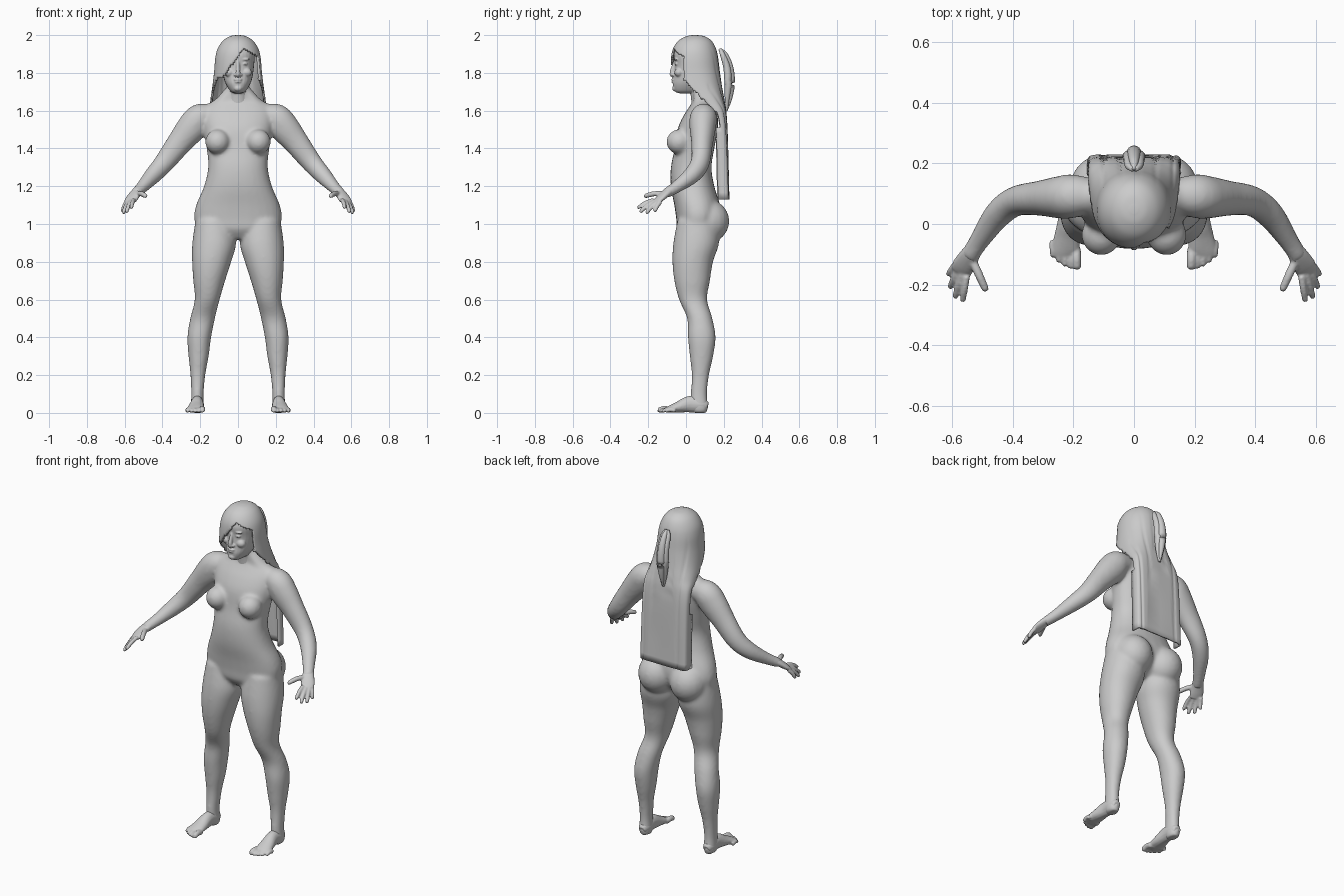
import bpy, bmesh, math
from mathutils import Vector, Matrix

grey = bpy.data.materials.new("soft grey")
grey.diffuse_color = (0.6, 0.6, 0.6, 1)


def spline(rows, n=5):
    """Catmull-Rom resampling of a list of number tuples."""
    out = []
    for i in range(len(rows) - 1):
        a, b, c, d = (rows[min(max(i + k, 0), len(rows) - 1)] for k in (-1, 0, 1, 2))
        for j in range(n):
            t = j / n
            out.append(tuple(0.5 * (2 * q + (r - p) * t + (2 * p - 5 * q + 4 * r - s) * t * t
                             + (3 * q - p - 3 * r + s) * t ** 3) for p, q, r, s in zip(a, b, c, d)))
    out.append(tuple(rows[-1]))
    return out


def skin_rings(bm, rings, caps=True):
    vs = [[bm.verts.new(p) for p in r] for r in rings]
    n = len(vs[0])
    for a, b in zip(vs, vs[1:]):
        for i in range(n):
            bm.faces.new((a[i], a[(i + 1) % n], b[(i + 1) % n], b[i]))
    if caps:
        bm.faces.new(vs[0])
        bm.faces.new(vs[-1])


def oval(c, u, v, power=2.0, n=28):
    ring = []
    for i in range(n):
        ca, sa = math.cos(2 * math.pi * i / n), math.sin(2 * math.pi * i / n)
        ring.append(c + u * math.copysign(abs(ca) ** (2 / power), ca)
                    + v * math.copysign(abs(sa) ** (2 / power), sa))
    return ring


def stack(bm, rows, s=1, power=2.0):
    """Level sections: z, left x, right x, front y, back y."""
    skin_rings(bm, [oval(Vector((s * (a + b) / 2, (f + k) / 2, z)), Vector(((b - a) / 2, 0, 0)),
                         Vector((0, (k - f) / 2, 0)), power) for z, a, b, f, k in spline(rows)])


def tube(bm, path, s=1, n=16):
    """Sections across a path: x, y, z, sideways radius, other radius."""
    pts = spline(path)
    cs = [Vector((s * p[0], p[1], p[2])) for p in pts]
    rings = []
    for i, p in enumerate(pts):
        t = (cs[min(i + 1, len(cs) - 1)] - cs[max(i - 1, 0)]).normalized()
        u = t.cross(Vector((0, 0, 1)))
        u = u.normalized() if u.length > 0.02 else Vector((1, 0, 0))
        rings.append(oval(cs[i], u * max(p[3], .002), u.cross(t) * max(p[4], .002), n=n))
    skin_rings(bm, rings)


def digit(bm, a, b, r, s):
    """Finger or toe with rounded tip."""
    mid = [(p + q) / 2 for p, q in zip(a, b)]
    mid[2] += 0.006
    near = [p + (q - p) * 0.92 for p, q in zip(a, b)]
    tube(bm, [(*a, r, r), (*mid, r, r), (*near, r * .85, r * .85), (*b, r * .3, r * .3)], s, 10)


def blob(bm, c, r):
    bmesh.ops.create_uvsphere(bm, u_segments=20, v_segments=12, radius=1,
                              matrix=Matrix.Translation(c) @ Matrix.Diagonal((*r, 1)))


def finish(bm, name, voxel=0, smooth=0):
    bmesh.ops.recalc_face_normals(bm, faces=bm.faces)
    for f in bm.faces:
        f.smooth = True
    me = bpy.data.meshes.new(name)
    bm.to_mesh(me)
    bm.free()
    me.materials.append(grey)
    ob = bpy.data.objects.new(name, me)
    bpy.context.collection.objects.link(ob)
    if voxel:
        m = ob.modifiers.new("merge", 'REMESH')
        m.mode, m.voxel_size, m.use_smooth_shade = 'VOXEL', voxel, True
        m = ob.modifiers.new("soften", 'SMOOTH')
        m.factor, m.iterations = 0.5, smooth
    return ob


# Body: torso, legs and arms merged into one soft surface
bm = bmesh.new()
torso = [(.92, .07, -.01, .1), (.97, .205, -.045, .155), (1.03, .232, -.052, .18), (1.1, .222, -.062, .18),
         (1.2, .18, -.08, .15), (1.3, .158, -.08, .135), (1.4, .166, -.06, .15), (1.5, .182, -.045, .168),
         (1.57, .185, -.015, .168), (1.625, .165, .02, .155), (1.655, .1, .035, .145),
         (1.69, .06, .03, .135), (1.75, .055, .02, .13)]
stack(bm, [(z, -w, w, f, b) for z, w, f, b in torso], power=2.25)
leg = [(1.02, .03, .225, -.045, .17), (.9, .01, .242, -.067, .175), (.8, .036, .243, -.072, .143),
       (.7, .068, .237, -.062, .127), (.6, .097, .229, -.037, .112), (.5, .122, .253, .006, .14),
       (.4, .142, .268, .01, .157), (.3, .155, .262, .02, .144), (.2, .173, .252, .03, .122),
       (.1, .182, .248, .025, .112), (.03, .18, .25, .025, .118), (0, .187, .242, .035, .11)]
arm = [(.13, .095, 1.575, .055, .055), (.2, .092, 1.562, .072, .076), (.245, .088, 1.51, .07, .08),
       (.31, .085, 1.43, .058, .067), (.39, .075, 1.325, .05, .055), (.45, .03, 1.258, .046, .046),
       (.51, -.055, 1.193, .034, .032), (.545, -.11, 1.16, .031, .027)]
for s in (1, -1):
    stack(bm, leg, s, 2.1)
    tube(bm, arm, s, 24)
    blob(bm, (s * .105, .115, 1.015), (.108, .115, .115))      # seat muscles
    blob(bm, (s * .108, -.036, 1.435), (.066, .068, .066))     # chest
    tube(bm, [(s * .03, .085, 1.7, .045, .04), (s * .1, .09, 1.625, .05, .04), (s * .17, .09, 1.58, .05, .05)])
finish(bm, "body", .009, 12)

# Hands
bm = bmesh.new()
fingers = [((.552, -.172, 1.127), (.566, -.257, 1.085)), ((.568, -.163, 1.12), (.591, -.245, 1.063)),
           ((.581, -.15, 1.117), (.608, -.212, 1.056)), ((.59, -.135, 1.117), (.613, -.168, 1.065))]
for s in (1, -1):
    tube(bm, [(.522, -.075, 1.182, .028, .025), (.542, -.105, 1.163, .033, .021),
              (.562, -.138, 1.135, .038, .017), (.573, -.158, 1.117, .034, .012)], s)
    for a, b in fingers:
        digit(bm, a, b, .0115, s)
    digit(bm, (.535, -.115, 1.16), (.487, -.222, 1.148), .014, s)
finish(bm, "hands", .005, 3)

# Feet with five toes each
bm = bmesh.new()
for s in (1, -1):
    tube(bm, [(.215, .112, .03, .022, .024), (.215, .08, .042, .034, .04), (.216, .02, .046, .034, .044),
              (.221, -.04, .031, .042, .03), (.226, -.085, .02, .046, .019), (.226, -.11, .014, .036, .011)], s)
    for i in range(5):
        r = .016 if i == 0 else .0115
        x = .188 + .0195 * i
        digit(bm, (x + .003, -.08 + .006 * i, r), (x, -.15 + .0025 * i * i, r * .9), r, s)
finish(bm, "feet", .005, 3)

# Head with simple features
bm = bmesh.new()
head = [(1.692, .018, -.035, .05), (1.703, .04, -.06, .09), (1.74, .064, -.069, .125), (1.78, .077, -.064, .145),
        (1.84, .085, -.059, .15), (1.9, .088, -.064, .15), (1.95, .07, -.04, .125), (1.98, .03, .01, .08)]
stack(bm, [(z, -w, w, f, b) for z, w, f, b in head], power=2.3)
stack(bm, [(1.62, -.065, .065, .03, .14), (1.68, -.054, .054, .025, .13), (1.76, -.052, .052, .01, .13)])
tube(bm, [(0, -.054, 1.865, .009, .01), (0, -.066, 1.83, .01, .012), (0, -.075, 1.795, .013, .013),
          (0, -.066, 1.783, .01, .008)])
blob(bm, (0, -.066, 1.765), (.022, .012, .0065))               # lips
blob(bm, (0, -.064, 1.752), (.019, .013, .0065))
blob(bm, (0, -.058, 1.718), (.022, .015, .016))                # chin
for s in (1, -1):
    blob(bm, (s * .014, -.066, 1.79), (.009, .011, .008))      # nostrils
    blob(bm, (s * .035, -.048, 1.848), (.016, .013, .008))     # eyes
    blob(bm, (s * .036, -.05, 1.872), (.025, .013, .007))      # brows
    blob(bm, (s * .045, -.037, 1.802), (.028, .024, .024))     # cheeks
finish(bm, "head", .004, 3)

# Long hair: a shell around the skull that falls into a flat sheet down the back
bm = bmesh.new()
hair = [(2.0, .012, .035, .06, 2), (1.993, .045, .0, .1, 2), (1.97, .08, -.04, .135, 2), (1.93, .107, -.068, .158, 2),
        (1.88, .12, -.079, .17, 2.1), (1.8, .127, -.079, .18, 2.2), (1.72, .137, -.06, .192, 2.5),
        (1.65, .147, .0, .205, 3), (1.58, .152, .09, .215, 4), (1.45, .153, .1, .222, 6), (1.13, .156, .11, .23, 8)]
rings = []
for z, w, f, b, p in spline(hair, 6):
    ring = oval(Vector((0, (f + b) / 2, z)), Vector((w, 0, 0)), Vector((0, (b - f) / 2, 0)), p, 96)
    # shallow strand grooves
    grow = min(1, max(0, (1.95 - z) * 4))
    for q in ring:
        q.y -= .005 * grow * max(0, math.sin(q.x * 110)) ** 4 * (q.y > .12)
    rings.append(ring)
skin_rings(bm, rings, caps=False)
bm.faces.new(bm.verts[:96] if hasattr(bm.verts, "ensure_lookup_table") and not bm.verts.ensure_lookup_table() else [])


def open_part(c):
    """Face window beside the swept fringe, and the open front below the jaw."""
    if c.z < 1.77:
        edge = .17 if c.z < 1.58 else .17 - (c.z - 1.58) * 1.0
        return c.y < edge
    fringe = .035 - (1.935 - c.z) * .75
    return c.y < -.012 and c.z < 1.935 - max(0, c.x - .03) * .6 and c.x > fringe


bmesh.ops.delete(bm, geom=[f for f in bm.faces if open_part(f.calc_center_median())], context='FACES')
ob = finish(bm, "long_hair")
m = ob.modifiers.new("thickness", 'SOLIDIFY')
m.thickness, m.offset = .012, -1

# Tied ponytail made of overlapping locks
bm = bmesh.new()
for x, y, k in ((0, .006, 1), (.017, -.006, .85), (-.017, -.006, .85)):
    tube(bm, [(x * .3, .18, 1.925, .008, .008), (x, .2 + y, 1.895, .016 * k, .016 * k),
              (x, .222 + y, 1.83, .022 * k, .022 * k), (x, .229 + y, 1.75, .024 * k, .024 * k),
              (x * .7, .224 + y, 1.67, .015 * k, .016 * k), (x * .2, .216, 1.6, .004, .004)])
finish(bm, "ponytail")
